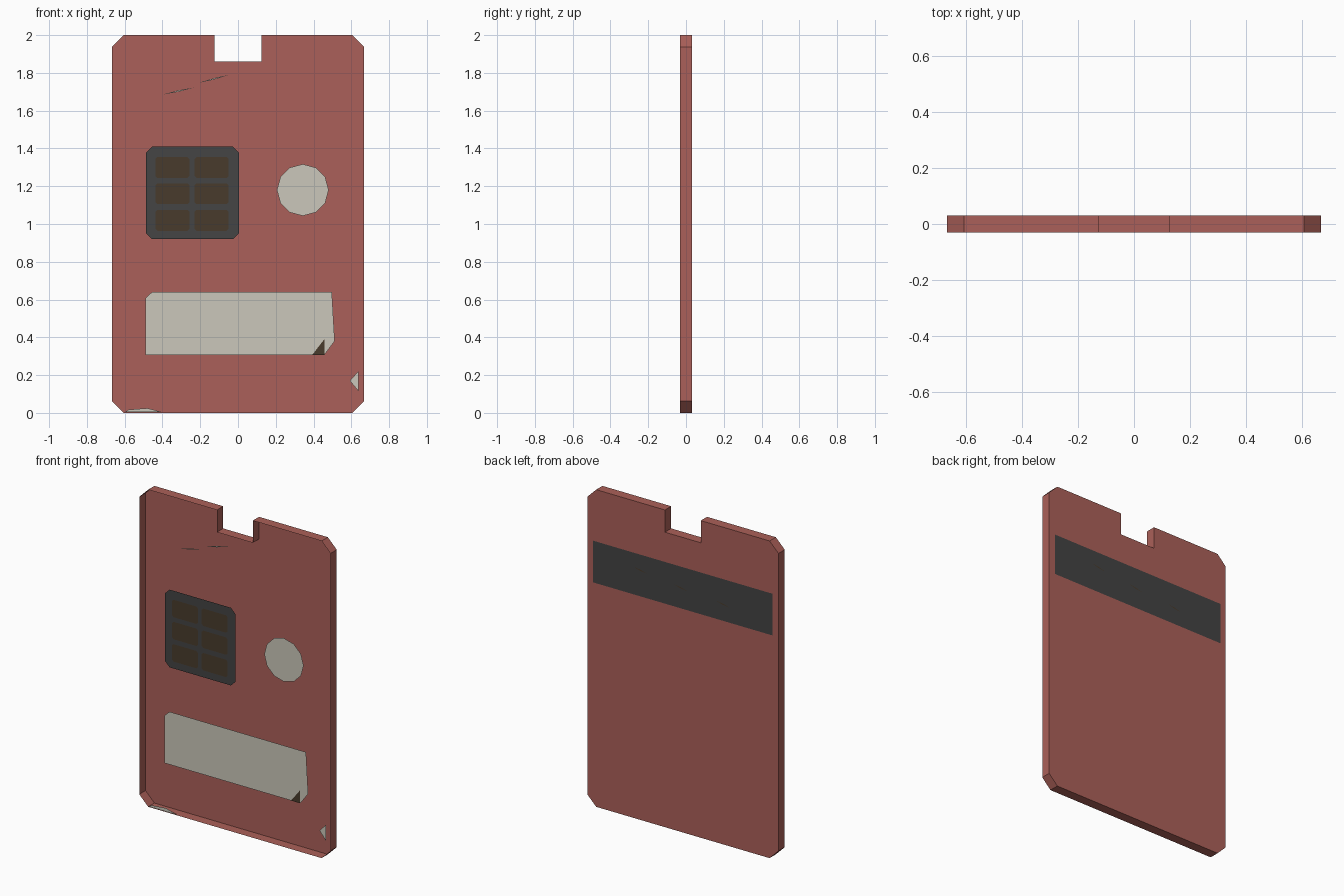
import bpy
import bmesh
import math

old = bpy.data.objects.get("Cube")
if old:
    bpy.data.objects.remove(old, do_unlink=True)

FRONT, BACK = -0.031, 0.031


def material(name, rgb):
    m = bpy.data.materials.new(name)
    m.use_nodes = True
    m.diffuse_color = (*rgb, 1)
    bsdf = next(n for n in m.node_tree.nodes if n.type == "BSDF_PRINCIPLED")
    bsdf.inputs["Base Color"].default_value = (*rgb, 1)
    return m


RED = material("faded_red", (0.41, 0.118, 0.1))
PALE = material("pale_grey", (0.6, 0.575, 0.495))
DARK = material("charcoal", (0.058, 0.058, 0.058))
BROWN = material("dark_brown", (0.066, 0.044, 0.025))


def finish(name, bm, mat):
    mesh = bpy.data.meshes.new(name)
    bm.to_mesh(mesh)
    bm.free()
    mesh.materials.append(mat)
    obj = bpy.data.objects.new(name, mesh)
    bpy.context.collection.objects.link(obj)
    return obj


def add_face(bm, points, y):
    """Flat polygon in x and z, turned outward from the card."""
    face = bm.faces.new([bm.verts.new((x, y, z)) for x, z in points])
    face.normal_update()
    if face.normal.y * y < 0:
        face.normal_flip()
    return face


def plate(name, outlines, mat, y):
    bm = bmesh.new()
    for points in outlines:
        add_face(bm, points, y)
    return finish(name, bm, mat)


def chamfered(x0, x1, z0, z1, c):
    return [(x0 + c, z0), (x1 - c, z0), (x1, z0 + c), (x1, z1 - c),
            (x1 - c, z1), (x0 + c, z1), (x0, z1 - c), (x0, z0 + c)]


def sliver(x0, z0, x1, z1, w):
    """Thin pointed scratch between two points."""
    mx, mz = (x0 + x1) / 2, (z0 + z1) / 2
    return [(x0, z0), (mx, mz - w), (x1, z1), (mx, mz + w)]


# Card body: back panel and side walls, open at the front, with a top notch
outline = chamfered(-0.667, 0.667, 0, 2, 0.062)
outline[5:5] = [(0.125, 2), (0.125, 1.86), (-0.125, 1.86), (-0.125, 2)]
bm = bmesh.new()
panel = add_face(bm, outline, BACK)
walls = bmesh.ops.extrude_edge_only(bm, edges=list(panel.edges))
for v in walls["geom"]:
    if isinstance(v, bmesh.types.BMVert):
        v.co.y = FRONT
bmesh.ops.recalc_face_normals(bm, faces=bm.faces)
if panel.normal.y < 0:
    bmesh.ops.reverse_faces(bm, faces=bm.faces)
finish("card_body", bm, RED)

# Contact chip and its six pads
plate("contact_chip", [chamfered(-0.487, 0.005, 0.92, 1.41, 0.032)], DARK, FRONT - 0.001)
pads = [chamfered(x, x + 0.18, z, z + 0.11, 0.01)
        for x in (-0.437, -0.23) for z in (0.964, 1.105, 1.244)]
plate("chip_pads", pads, BROWN, FRONT - 0.002)

# Round seal
seal = [(0.343 + 0.137 * math.cos(i * math.pi / 6), 1.18 + 0.137 * math.sin(i * math.pi / 6))
        for i in range(12)]
plate("round_seal", [seal], PALE, FRONT - 0.001)

# Worn label with a torn corner
label = [(-0.49, 0.307), (0.457, 0.307), (0.512, 0.38), (0.497, 0.64),
         (-0.455, 0.64), (-0.49, 0.607)]
plate("label", [label], PALE, FRONT - 0.001)
plate("label_tear", [[(0.393, 0.307), (0.457, 0.307), (0.457, 0.39)]], BROWN, FRONT - 0.002)

# Scuffs and scratches on the front
plate("edge_scuffs", [[(0.592, 0.17), (0.638, 0.115), (0.638, 0.222)],
                      [(-0.6, 0.004), (-0.4, 0.004), (-0.48, 0.025), (-0.58, 0.017)]],
      PALE, FRONT - 0.001)
plate("front_scratches", [sliver(-0.4, 1.685, -0.23, 1.723, 0.004),
                          sliver(-0.21, 1.747, -0.045, 1.79, 0.004)], PALE, FRONT - 0.001)

# Magnetic stripe with scratches on the back
plate("magnetic_stripe", [[(-0.625, 1.41), (0.625, 1.41), (0.625, 1.673), (-0.625, 1.673)]],
      DARK, BACK + 0.001)
plate("stripe_scratches", [sliver(x - 0.05, z - 0.01, x + 0.05, z + 0.01, 0.004)
                           for x, z in ((0.296, 1.575), (0.015, 1.54), (-0.28, 1.515))],
      BROWN, BACK + 0.002)
